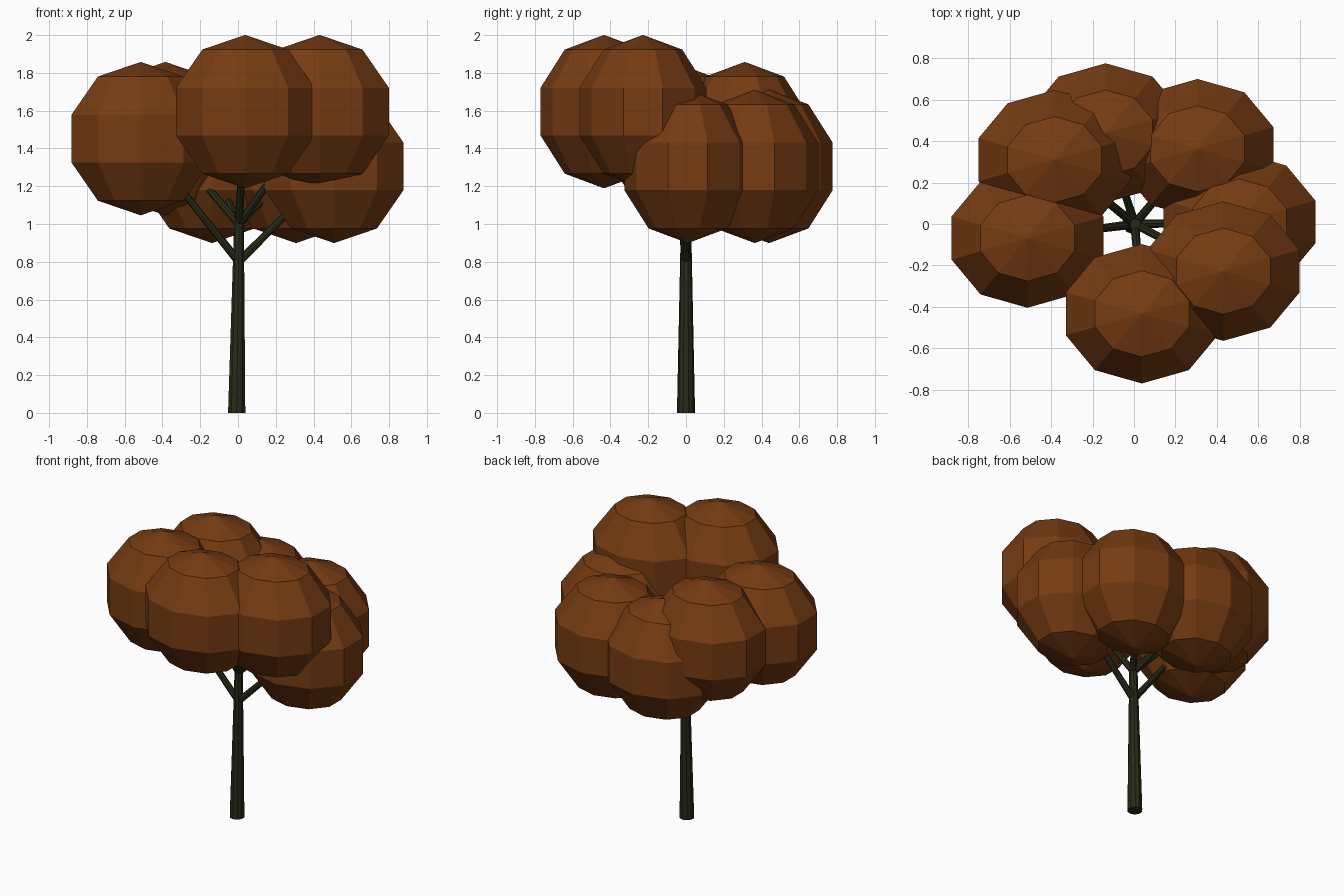
import bpy, bmesh, math
from mathutils import Vector

if "Cube" in bpy.data.objects:
    bpy.data.objects.remove(bpy.data.objects["Cube"])


def material(name, rgb):
    m = bpy.data.materials.new(name)
    m.diffuse_color = (*rgb, 1)
    m.use_nodes = True
    m.node_tree.nodes["Principled BSDF"].inputs["Base Color"].default_value = m.diffuse_color
    return m


leaf = material("autumn_brown", (0.18, 0.044, 0.006))
bark = material("dark_bark", (0.022, 0.024, 0.009))


def finish(bm, name, mat):
    mesh = bpy.data.meshes.new(name)
    bmesh.ops.recalc_face_normals(bm, faces=bm.faces)
    bm.to_mesh(mesh)
    bm.free()
    mesh.materials.append(mat)
    ob = bpy.data.objects.new(name, mesh)
    bpy.context.collection.objects.link(ob)
    return ob


def limb(name, a, b, r1, r2, sides):
    """Tapered pole from a to b."""
    a, b = Vector(a), Vector(b)
    d = b - a
    bm = bmesh.new()
    bmesh.ops.create_cone(bm, cap_ends=True, segments=sides,
                          radius1=r1, radius2=r2, depth=d.length)
    rot = Vector((0, 0, 1)).rotation_difference(d.normalized()).to_matrix()
    for v in bm.verts:
        v.co = rot @ v.co + (a + b) / 2
    return finish(bm, name, bark)


def foliage(name, center):
    """Low-poly ball of leaves, slightly flattened front to back."""
    bm = bmesh.new()
    bmesh.ops.create_uvsphere(bm, u_segments=10, v_segments=5, radius=0.406)
    for v in bm.verts:
        v.co = Vector((v.co.x, v.co.y * 0.872, v.co.z)) + Vector(center)
    return finish(bm, name, leaf)


# Leaning trunk; its flat foot is levelled onto the ground
trunk = limb("trunk", (-0.007, 0, 0), (0.006, 0, 1.06), 0.048, 0.026, 10)
for v in trunk.data.vertices:
    if v.co.z < 0.1:
        v.co.z = 0

# Foliage balls: name, centre, height where the branch leaves the trunk
clumps = [
    ("front", (0.038, -0.434, 1.595), 1.0),
    ("front_right", (0.432, -0.228, 1.595), 1.0),
    ("left", (-0.515, -0.068, 1.452), 0.8),
    ("back_left", (-0.384, 0.311, 1.452), 1.0),
    ("back", (-0.137, 0.440, 1.305), 1.0),
    ("back_right", (0.307, 0.364, 1.305), 1.0),
    ("right", (0.509, 0.010, 1.305), 0.8),
]
for name, center, z in clumps:
    foliage(name + "_foliage", center)
    limb(name + "_branch", (0.004, 0, z), center, 0.022, 0.015, 8)
